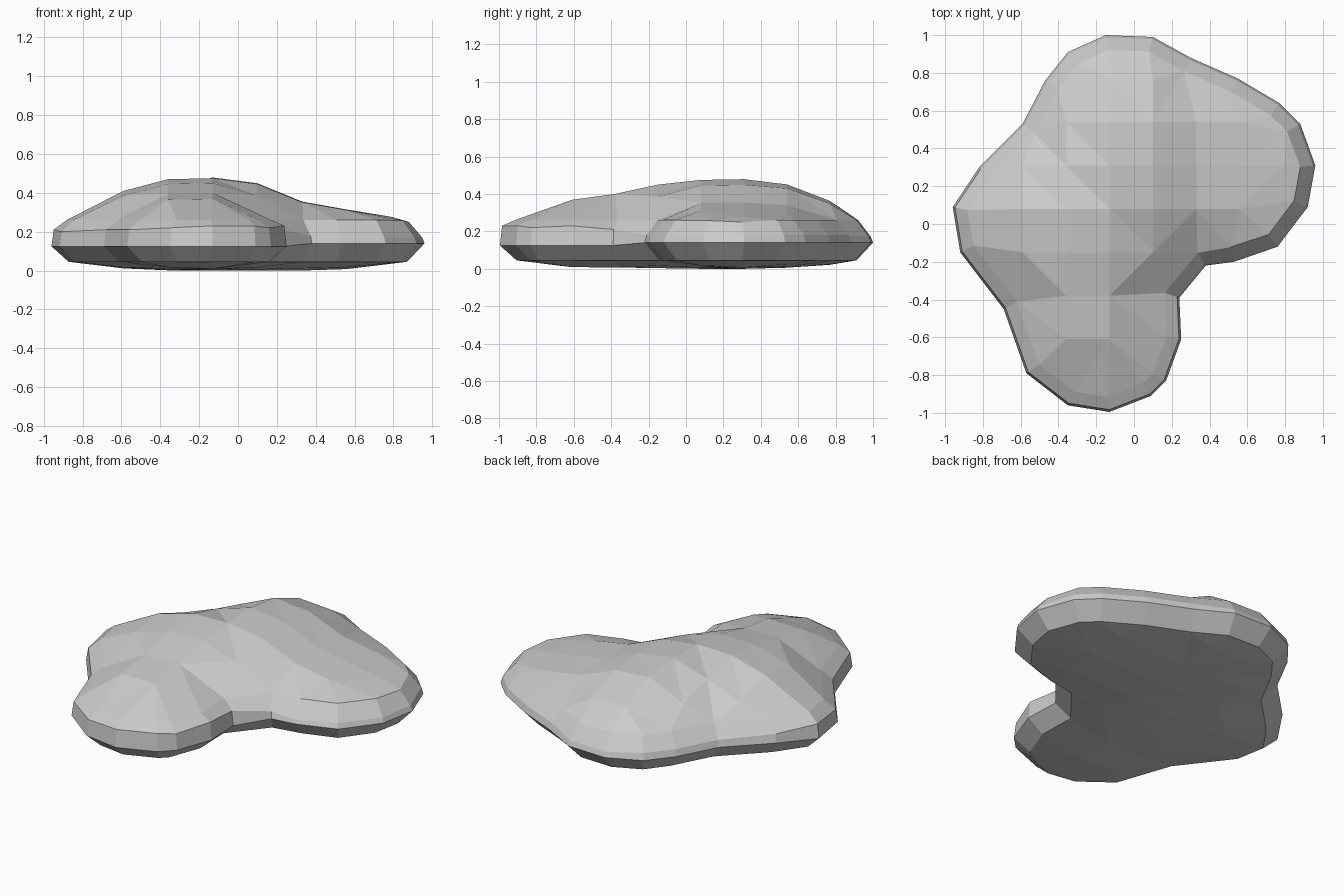
import bpy, bmesh
from mathutils import Vector
from mathutils.geometry import delaunay_2d_cdt, intersect_point_line

if "Cube" in bpy.data.objects:
    bpy.data.objects.remove(bpy.data.objects["Cube"])

# Outline of the lump seen from above, counter-clockwise: x, y, upper rim height
OUTLINE = [(.96, .31, .17), (.88, .53, .18), (.77, .64, .18), (.55, .77, .18), (.30, .88, .18),
           (.10, .99, .17), (-.15, 1.0, .17), (-.35, .91, .18), (-.47, .76, .18), (-.59, .53, .18),
           (-.82, .30, .19), (-.96, .09, .21), (-.92, -.15, .20), (-.69, -.45, .21),
           (-.57, -.79, .21), (-.35, -.96, .22), (-.13, -.995, .23), (.09, -.91, .23),
           (.17, -.83, .22), (.25, -.61, .23), (.24, -.39, .21), (.38, -.22, .18),
           (.53, -.20, .16), (.76, -.12, .17), (.92, .09, .17)]
# Crest heights along x, along y, and by distance from the edge
CREST_X = [(-.96, .28), (-.82, .36), (-.6, .435), (-.36, .475), (-.13, .48), (.1, .45), (.38, .335),
           (.6, .31), (.78, .28), (.88, .25), (.96, .22)]
CREST_Y = [(-1, .3), (-.83, .34), (-.6, .37), (-.38, .40), (-.15, .45), (.08, .475), (.3, .48),
           (.55, .458), (.76, .39), (1, .3)]
EDGE = [(0, .18), (.08, .26), (.16, .33), (.24, .375), (.4, .45), (.55, .5)]
STEP = .23


def lerp(table, v):
    for (a, p), (b, q) in zip(table, table[1:]):
        if v <= b:
            return p + (q - p) * max(0, v - a) / (b - a)
    return table[-1][1]


pts = [Vector((x, y)) for x, y, z in OUTLINE]
n = len(pts)


def inset(i, d):
    t = (pts[(i + 1) % n] - pts[i - 1]).normalized()
    return pts[i] + Vector((-t.y, t.x)) * d


def edge_distance(p):
    best = 9
    for i in range(n):
        a, b = pts[i - 1], pts[i]
        t = min(1, max(0, intersect_point_line(p, a, b)[1]))
        best = min(best, (a + (b - a) * t - p).length)
    return best


def inside(p):
    hit = False
    for i in range(n):
        a, b = pts[i - 1], pts[i]
        if (a.y > p.y) != (b.y > p.y) and p.x < a.x + (b.x - a.x) * (p.y - a.y) / (b.y - a.y):
            hit = not hit
    return hit


def top_z(p, d):
    return min(lerp(CREST_X, p.x) * lerp(CREST_Y, p.y) / .48, lerp(EDGE, d))


def bottom_z(p, d):
    return lerp([(0, .06), (.1, .035), (.3, .012), (.5, .0)], d)


bm = bmesh.new()


def fill(ring, margin, height):
    """Close a ring with a grid-based faceted surface."""
    verts = list(ring)
    for i in range(-5, 6):
        for j in range(-5, 6):
            p = Vector((-.13 + STEP * i, .08 + STEP * j))
            d = edge_distance(p)
            if inside(p) and d > margin:
                verts.append(bm.verts.new((p.x, p.y, height(p, d))))
    edges = [(i, (i + 1) % n) for i in range(n)]
    res = delaunay_2d_cdt([v.co.xy for v in verts], edges, [], 1, 1e-5)
    for f in res[2]:
        bm.faces.new([verts[res[3][k][0]] for k in f])


# Rings: shoulder, upper rim, outer rim, underside edge
shoulder, upper, outer, lower = [], [], [], []
for i, (x, y, z) in enumerate(OUTLINE):
    s = inset(i, .08)
    shoulder.append(bm.verts.new((s.x, s.y, max(z, top_z(s, .08)))))
    u = inset(i, .012)
    upper.append(bm.verts.new((u.x, u.y, z)))
    outer.append(bm.verts.new((x, y, .14 if z < .2 else .125)))
    w = inset(i, .09)
    lower.append(bm.verts.new((w.x, w.y, .045)))
for a, b in ((shoulder, upper), (upper, outer), (outer, lower)):
    for i in range(n):
        bm.faces.new((a[i - 1], b[i - 1], b[i], a[i]))

# Domed top and nearly flat underside
fill(shoulder, .15, top_z)
fill(lower, .16, bottom_z)

bmesh.ops.recalc_face_normals(bm, faces=bm.faces)
mesh = bpy.data.meshes.new("rock")
bm.to_mesh(mesh)
bm.free()
bpy.context.collection.objects.link(bpy.data.objects.new("rock", mesh))
